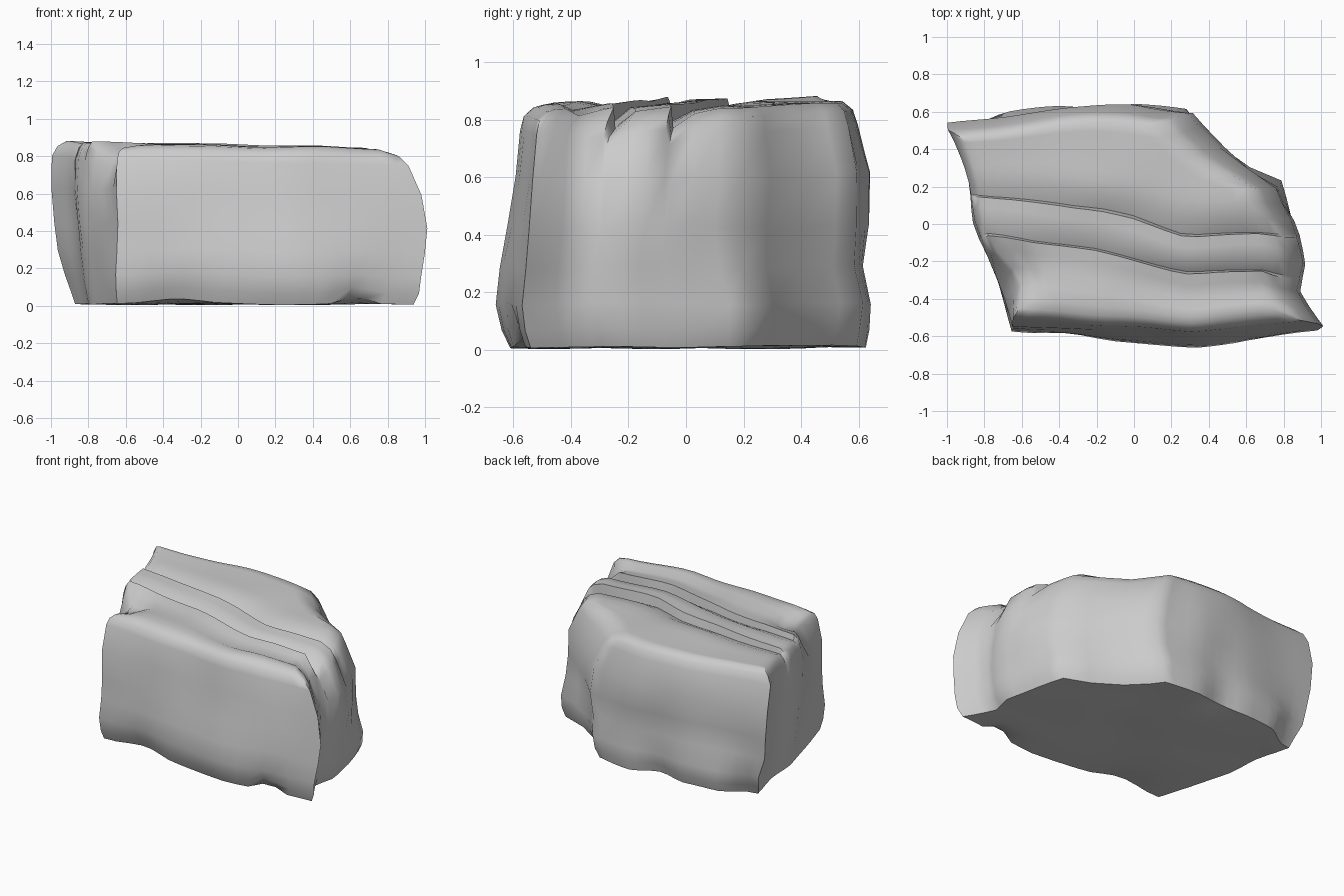
import bpy
import bmesh
from math import radians
from mathutils import Vector, noise

cube = bpy.data.objects.get("Cube")
if cube:
    bpy.data.objects.remove(cube, do_unlink=True)


def interp(points, t):
    """Piecewise linear lookup."""
    if t <= points[0][0]:
        return points[0][1]
    for (a, va), (b, vb) in zip(points, points[1:]):
        if t <= b:
            return va + (vb - va) * (t - a) / (b - a)
    return points[-1][1]


# Plan outline: side edges by depth, front and back edges by width
LEFT_EDGE = [(-.6, -.66), (-.35, -.76), (-.1, -.86), (.1, -.89), (.35, -.95), (.6, -1)]
RIGHT_EDGE = [(-.6, 1), (-.3, .9), (-.1, .94), (.3, .82), (.36, .65), (.48, .43), (.6, .31)]
FRONT_EDGE = [(-.65, -.57), (-.05, -.62), (.32, -.65), (.55, -.63), (1, -.57)]
BACK_EDGE = [(-1, .54), (-.4, .63), (0, .65), (.3, .61)]

# Wall levels: height, then inset of the front, back, left and right walls
LEVELS = [
    (0, .04, .025, .1, .07),
    (.06, .015, .01, .085, .04),
    (.15, 0, 0, .07, .03),
    (.28, .01, .03, .05, .015),
    (.42, .02, .015, .03, 0),
    (.6, .04, .015, 0, .02),
    (.76, .07, .05, 0, .09),
    (.81, .085, .065, .03, .14),
    (.84, .12, .1, .08, .23),
]

# Layered top: depth of the surface below the crests, row by row
STRATA = [(-.6, .015), (-.5, 0), (-.4, .025), (-.22, 0), (-.205, .06), (-.12, .012),
          (.03, 0), (.045, .06), (.13, .02), (.23, .005), (.6, 0)]
ROWS = [-.6, -.55, -.48, -.4, -.3, -.22, -.205, -.12, -.04, .03, .045, .13, .23, .3, .36,
        .45, .54, .6]
COLUMNS = 18
NI, NJ, NK = COLUMNS, len(ROWS) - 1, len(LEVELS) - 1

# Broken-off chips: centre, radius, displacement
CHIPS = [
    ((.8, .22, .45), .3, (-.05, -.06, 0)),        # back right shoulder
    ((.75, .22, .75), .25, (-.03, -.03, 0)),      # back right top
    ((-.68, -.3, .85), .24, (.08, 0, -.06)),      # left end step
    ((.85, -.3, .84), .16, (-.06, 0, -.05)),      # right end notch
    ((-.35, -.6, .02), .28, (0, .03, .03)),       # front undercut
    ((.62, -.6, .02), .15, (0, .03, .04)),        # front foot chip
    ((-.2, .63, .02), .2, (0, -.03, .02)),        # back foot chip
    ((-.87, .55, .02), .25, (.03, -.07, 0)),      # back left foot
]


def place(i, j, k):
    """Map a cell corner of the block onto the rock surface."""
    row = ROWS[j]
    height, front, back, left, right = LEVELS[k]
    u = i / NI
    v = (row + .6) / 1.2
    xa = interp(LEFT_EDGE, row) + left * (.2 + .8 * v)
    xb = interp(RIGHT_EDGE, row) - right
    x = xa + (xb - xa) * u
    ya = interp(FRONT_EDGE, x) + front
    yb = interp(BACK_EDGE, x) - back
    y = ya + (yb - ya) * v
    # strata run slightly diagonally across the top, with a kink in the middle
    kink = .05 * max(0, 1 - abs(x - .25) / .45)
    y -= (.13 * x + kink) * (1 - (row / .6) ** 2)
    crest = .86 - .02 * x
    # layers split further down towards the right end
    cut = interp(STRATA, row) * (.6 + .6 * u)
    z = .01 + height / .84 * (crest - .01 - cut * (height / .84) ** 2)
    p = Vector((x, y, z))
    rough = noise.noise_vector(p * 2.6 + Vector((3, 1, 7)))
    for centre, radius, move in CHIPS:
        fall = max(0, 1 - (p - Vector(centre)).length / radius)
        p += Vector(move) * fall * fall * (3 - 2 * fall)
    p += Vector((rough.x * .025, rough.y * .025, rough.z * .012))
    p.z = max(p.z, .003)
    return p


# Weathered block: surface of a warped grid box
bm = bmesh.new()
verts = {}


def vert(key):
    if key not in verts:
        verts[key] = bm.verts.new(place(*key))
    return verts[key]


def patch(na, nb, key):
    for a in range(na):
        for b in range(nb):
            ring = [(a, b), (a + 1, b), (a + 1, b + 1), (a, b + 1)]
            bm.faces.new([vert(key(*c)) for c in ring])


for end in (0, 1):
    patch(NI, NJ, lambda a, b: (a, b, end * NK))
    patch(NI, NK, lambda a, b: (a, end * NJ, b))
    patch(NJ, NK, lambda a, b: (end * NI, a, b))
bmesh.ops.recalc_face_normals(bm, faces=bm.faces)

mesh = bpy.data.meshes.new("rock")
bm.to_mesh(mesh)
bm.free()
rock = bpy.data.objects.new("rock", mesh)
bpy.context.collection.objects.link(rock)

# Plain stone colour
stone = bpy.data.materials.new("stone grey")
stone.use_nodes = True
colour = (.6, .6, .6, 1)
stone.diffuse_color = colour
stone.node_tree.nodes["Principled BSDF"].inputs["Base Color"].default_value = colour
mesh.materials.append(stone)

bpy.ops.object.select_all(action="DESELECT")
rock.select_set(True)
bpy.context.view_layer.objects.active = rock
bpy.ops.object.shade_smooth_by_angle(angle=radians(50))
